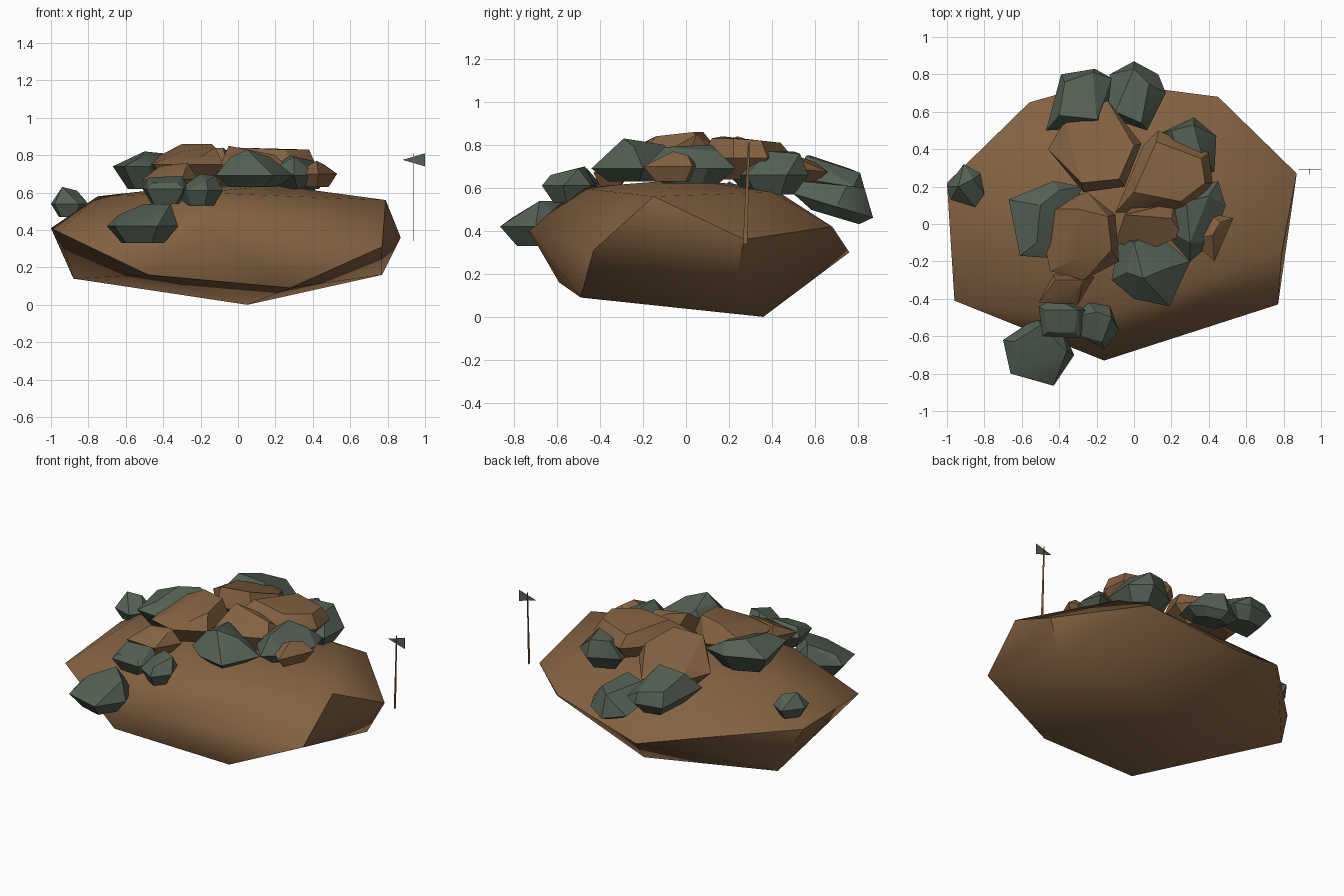
import bpy
import bmesh
from math import radians
from mathutils import Vector

if "Cube" in bpy.data.objects:
    bpy.data.objects.remove(bpy.data.objects["Cube"], do_unlink=True)


def material(name, rgb):
    mat = bpy.data.materials.new(name)
    mat.use_nodes = True
    colour = (*rgb, 1)
    mat.diffuse_color = colour
    mat.node_tree.nodes["Principled BSDF"].inputs["Base Color"].default_value = colour
    return mat


brown = material("earth brown", (.23, .122, .054))
grey = material("mossy grey", (.09, .12, .09))


def hull(name, points, mat, sharp_angle=25):
    """Convex solid around a handful of corner points, smooth below the given edge angle."""
    bm = bmesh.new()
    for point in points:
        bm.verts.new(point)
    result = bmesh.ops.convex_hull(bm, input=bm.verts)
    loose = {g for g in result["geom_interior"] + result["geom_unused"]
             if isinstance(g, bmesh.types.BMVert)}
    bmesh.ops.delete(bm, geom=list(loose), context="VERTS")
    bmesh.ops.dissolve_limit(bm, angle_limit=radians(4), verts=bm.verts, edges=bm.edges)
    bmesh.ops.recalc_face_normals(bm, faces=bm.faces)
    mesh = bpy.data.meshes.new(name)
    bm.to_mesh(mesh)
    bm.free()
    mesh.materials.append(mat)
    mesh.shade_smooth()
    mesh.set_sharp_from_angle(angle=radians(sharp_angle))
    obj = bpy.data.objects.new(name, mesh)
    bpy.context.collection.objects.link(obj)
    return obj


def boulder(name, mat, outline, low, middle, crest, tilt=0):
    """Faceted boulder: shrunken foot, wide rim sloping along y, and crest corners."""
    corners = [Vector(p) for p in outline]
    centre = sum(corners, Vector((0, 0))) / len(corners)
    points = list(crest)
    for corner in corners:
        foot = centre.lerp(corner, .6)
        points.append((foot.x, foot.y, low + tilt * (foot.y - centre.y)))
        points.append((corner.x, corner.y, middle + tilt * (corner.y - centre.y)))
    return hull(name, points, mat)


# Wide base rock: underside, rim, then crown
base = hull("base_rock", [
    (.05, .36, 0), (.28, -.49, .09), (-.48, -.59, .16), (-.88, .31, .14), (.77, .23, .16),
    (-1, .22, .41), (-.96, -.41, .39), (-.16, -.73, .4), (.77, -.43, .31),
    (.87, .27, .36), (.45, .68, .42), (-.17, .76, .3), (-.56, .65, .4),
    (.79, -.15, .56), (.45, .4, .58), (-.2, -.5, .6), (-.75, .1, .58),
    (-.3, .4, .6), (.2, 0, .64), (-.3, 0, .63),
], brown, 45)

# The rounded nose of the base rock blends without creases
sharp = base.data.attributes["sharp_edge"].data
for edge in base.data.edges:
    if any(base.data.vertices[v].co.y < -.7 for v in edge.vertices):
        sharp[edge.index].value = False

# Grey boulders around the rim of the pile
boulder("back_right_boulder", grey,
        [(-.47, .5), (-.39, .8), (-.21, .83), (-.12, .78), (-.15, .52)], .54, .62,
        [(-.4, .58, .75), (-.37, .76, .69), (-.22, .81, .67), (-.2, .56, .75)], -.15)
boulder("back_boulder", grey,
        [(-.17, .58), (-.13, .8), (0, .87), (.13, .8), (.17, .7), (.07, .5)], .46, .51,
        [(-.1, .6, .63), (.04, .54, .63), (.08, .75, .61), (0, .83, .6)], -.3)
boulder("back_left_boulder", grey,
        [(.13, .48), (.32, .57), (.44, .47), (.43, .28), (.2, .2)], .57, .66,
        [(.2, .5, .77), (.32, .53, .76), (.36, .38, .77), (.25, .3, .76)])
boulder("right_boulder", grey,
        [(-.67, .13), (-.43, .23), (-.28, .2), (-.35, -.1), (-.47, -.18), (-.61, -.17)],
        .62, .74, [(-.5, .1, .82), (-.4, .18, .81), (-.52, -.1, .79)])
boulder("left_boulder", grey,
        [(.12, 0), (.3, .18), (.45, .23), (.49, .1), (.42, -.1), (.3, -.2)], .62, .69,
        [(.28, .12, .8), (.4, .15, .77), (.3, -.1, .79)])
boulder("front_boulder", grey,
        [(-.12, -.3), (-.08, -.08), (.1, -.04), (.3, -.2), (.19, -.44), (0, -.4)], .63, .69,
        [(.05, -.29, .83), (.17, -.24, .79), (-.04, -.26, .79), (0, -.1, .8)])
boulder("front_step_boulder", grey,
        [(-.51, -.44), (-.49, -.6), (-.29, -.61), (-.25, -.46), (-.42, -.4)], .54, .62,
        [(-.48, -.46, .68), (-.46, -.58, .65), (-.32, -.58, .65), (-.3, -.46, .69)])
boulder("front_small_boulder", grey,
        [(-.33, -.5), (-.24, -.42), (-.13, -.44), (-.08, -.57), (-.16, -.67), (-.28, -.6)],
        .53, .61, [(-.2, -.47, .7), (-.12, -.5, .69), (-.17, -.63, .66)])
boulder("front_outer_boulder", grey,
        [(-.7, -.62), (-.66, -.8), (-.43, -.865), (-.32, -.7), (-.4, -.52), (-.52, -.5)],
        .33, .42, [(-.64, -.63, .48), (-.5, -.54, .54), (-.36, -.68, .54), (-.45, -.81, .46)])
boulder("right_outer_boulder", grey,
        [(-1, .2), (-.91, .32), (-.82, .27), (-.8, .16), (-.85, .09), (-.98, .13)],
        .47, .54, [(-.94, .2, .63), (-.86, .24, .61)])

# Brown boulders in the middle of the pile
boulder("back_earth_boulder", brown,
        [(-.46, .4), (-.36, .57), (-.14, .66), (.04, .43), (-.05, .2), (-.27, .17)], .6, .7,
        [(-.36, .51, .74), (-.16, .6, .72), (0, .42, .78), (-.08, .24, .84), (-.28, .22, .83)],
        -.1)
boulder("left_earth_boulder", brown,
        [(-.1, .06), (.05, .42), (.13, .5), (.4, .38), (.42, .22), (.3, .07)], .64, .74,
        [(.12, .44, .81), (.36, .35, .82), (.38, .22, .83), (.25, .12, .83), (0, .17, .84)])
boulder("right_earth_boulder", brown,
        [(-.51, .08), (-.25, .17), (-.1, .05), (-.08, -.2), (-.27, -.3), (-.45, -.25)],
        .64, .75,
        [(-.3, .08, .86), (-.14, .04, .86), (-.12, -.14, .84), (-.3, -.18, .82)])
boulder("front_earth_boulder", brown,
        [(-.51, -.42), (-.43, -.27), (-.21, -.28), (-.3, -.43)], .6, .67,
        [(-.42, -.3, .74), (-.27, -.3, .76), (-.32, -.38, .72)])
boulder("side_earth_boulder", brown,
        [(.3, -.08), (.43, -.2), (.53, .03), (.4, .06)], .63, .7,
        [(.42, -.06, .77), (.46, .01, .75)])
boulder("middle_earth_boulder", brown,
        [(-.1, -.1), (0, .1), (.22, .12), (.26, -.06), (.08, -.14)], .64, .74,
        [(-.05, .05, .85), (.08, .08, .82), (.2, .03, .8)])

# Thin blade-like pole beside the rock, tapering and leaning towards the top
hull("flag_pole", [(.94 + side * .001, y, z) for side in (-1, 1)
                   for y, z in ((.265, .34), (.285, .34), (.288, .81), (.297, .81))], brown)

# Triangular pennant
hull("flag", [(x, .29 + side * .001, z) for side in (-1, 1)
              for x, z in ((.88, .775), (1, .81), (1, .74))], grey)
